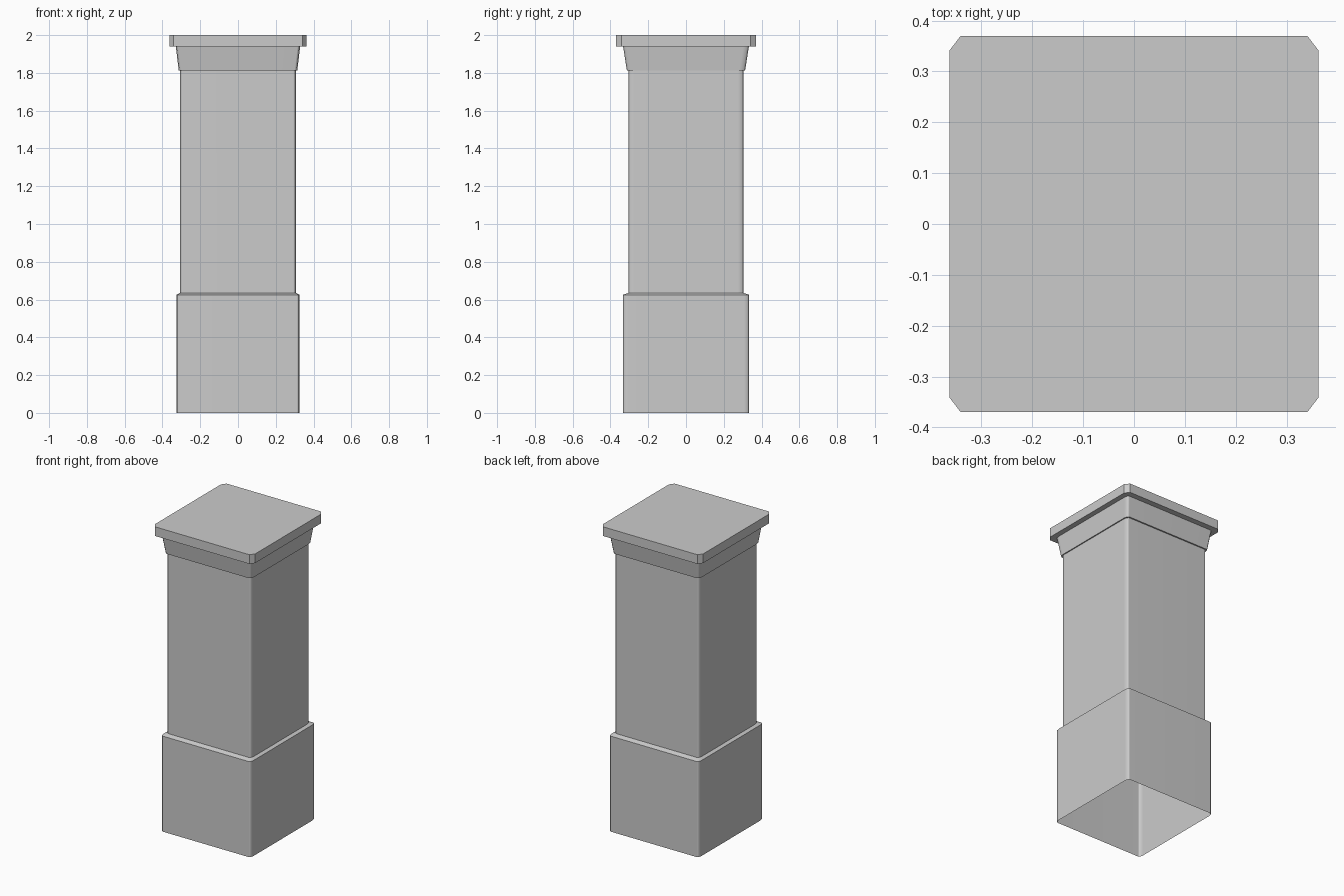
import bpy
import bmesh
from math import cos, sin, pi, radians

default_cube = bpy.data.objects.get("Cube")
if default_cube:
    bpy.data.objects.remove(default_cube, do_unlink=True)

# One plain grey for the whole pillar
stone = bpy.data.materials.new("light grey stone")
stone.use_nodes = True
grey = (0.6, 0.6, 0.6, 1)
stone.diffuse_color = grey
stone.node_tree.nodes["Principled BSDF"].inputs["Base Color"].default_value = grey


def corner_ring(hx, hy, cx, cy, segments):
    """Counter-clockwise rectangle outline with elliptical corners."""
    points = []
    for quarter, (sx, sy) in enumerate(((1, 1), (-1, 1), (-1, -1), (1, -1))):
        for i in range(segments + 1):
            a = (quarter + i / segments) * pi / 2
            points.append((sx * (hx - cx) + cx * cos(a), sy * (hy - cy) + cy * sin(a)))
    return points


def loft(name, sections, corner, segments, closed_top=False):
    """Skin stacked outlines given as (half width, half depth, height)."""
    bm = bmesh.new()
    rings = []
    for hx, hy, z in sections:
        outline = corner_ring(hx, hy, *corner, segments)
        rings.append([bm.verts.new((x, y, z)) for x, y in outline])
    for low, high in zip(rings, rings[1:]):
        for i in range(len(low)):
            j = (i + 1) % len(low)
            bm.faces.new((low[i], low[j], high[j], high[i]))
    if closed_top:
        bm.faces.new(rings[-1])
    mesh = bpy.data.meshes.new(name)
    bm.to_mesh(mesh)
    bm.free()
    mesh.materials.append(stone)
    obj = bpy.data.objects.new(name, mesh)
    bpy.context.collection.objects.link(obj)
    return obj


shaft_x, shaft_y = 0.307, 0.304
shaft_foot, capital_foot, cap_foot = 0.635, 1.813, 1.94

# Base: open underneath, with a narrow sloped ledge up to the shaft
base = loft("base", [(0.326, 0.334, 0), (0.326, 0.334, 0.625),
                     (shaft_x, shaft_y, shaft_foot)], (0.014, 0.028), 2)

# Plain shaft with softened corners
shaft = loft("shaft", [(shaft_x, shaft_y, shaft_foot),
                       (shaft_x, shaft_y, capital_foot)], (0.014, 0.03), 2)

# Flared capital with a small lip over the shaft
capital = loft("capital", [(shaft_x, shaft_y, capital_foot), (0.314, 0.313, capital_foot),
                           (0.329, 0.333, cap_foot)], (0.015, 0.03), 2)

# Chamfered cap slab, closed on top
cap = loft("cap", [(0.326, 0.33, cap_foot), (0.363, 0.37, cap_foot),
                   (0.363, 0.37, 2)], (0.022, 0.029), 1, closed_top=True)

# Soft corners, flat walls
for part in (base, shaft, capital):
    bpy.ops.object.select_all(action="DESELECT")
    part.select_set(True)
    bpy.context.view_layer.objects.active = part
    bpy.ops.object.shade_smooth_by_angle(angle=radians(50))
    weighted = part.modifiers.new("flat walls", "WEIGHTED_NORMAL")
    weighted.keep_sharp = True
